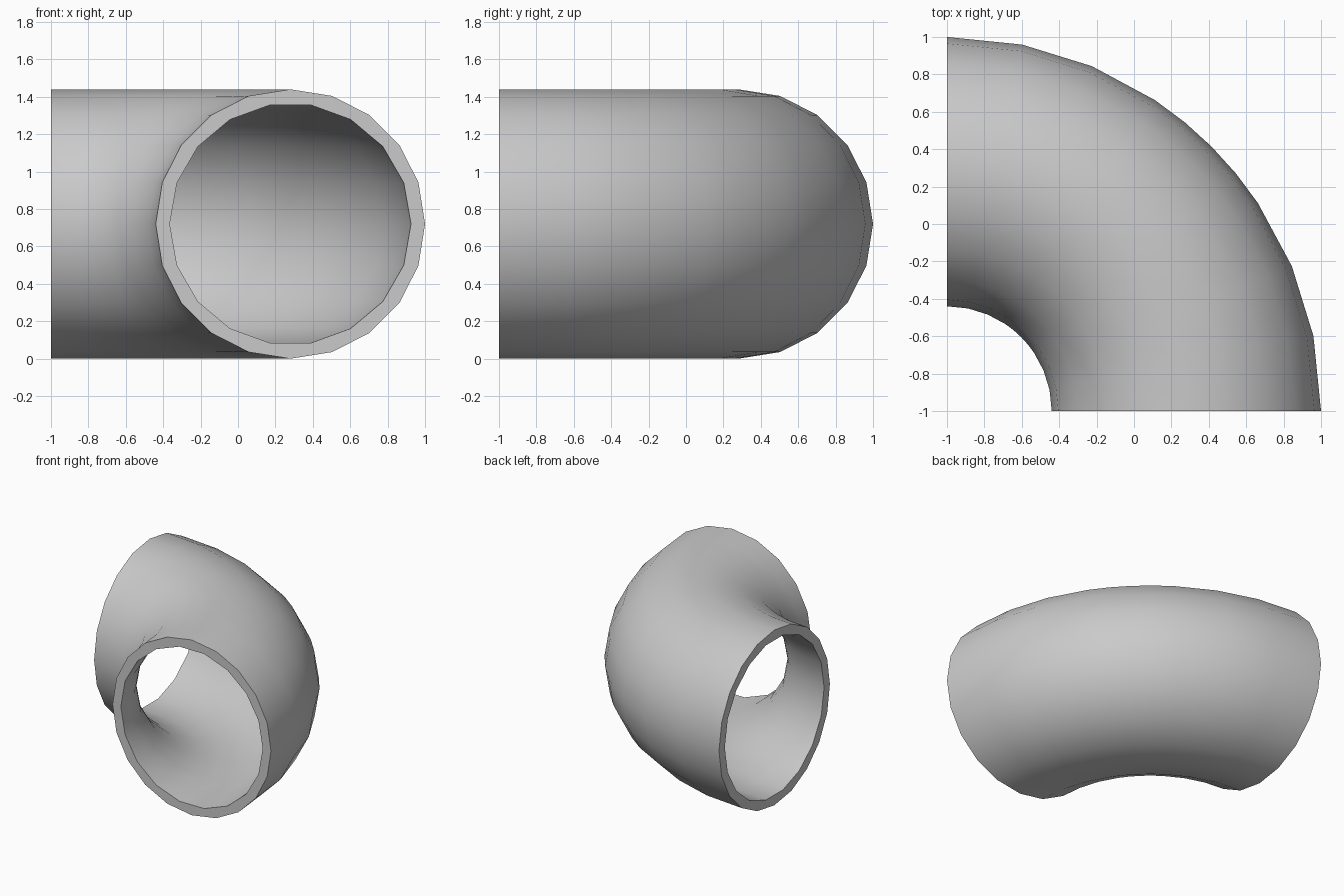
import bpy, bmesh
from math import sin, cos, radians, tau

cube = bpy.data.objects.get("Cube")
if cube:
    bpy.data.objects.remove(cube)

BEND = 1.28          # bend radius of the pipe centre line
OUTER, INNER = 0.72, 0.645
STATIONS = [0, 11.6, 22.8, 33.75, 39.4, 45, 50.6, 56.25, 67.2, 78.4, 90]

metal = bpy.data.materials.new("plain grey")
metal.use_nodes = True
grey = (0.59, 0.59, 0.59, 1)
metal.diffuse_color = grey
metal.node_tree.nodes["Principled BSDF"].inputs["Base Color"].default_value = grey


def ring(bm, radius, sides, angle):
    """One cross-section of the pipe, swept by angle about the bend corner."""
    a = radians(angle)
    verts = []
    for i in range(sides):
        t = tau * i / sides
        r = BEND + radius * cos(t)
        verts.append(bm.verts.new((r * cos(a) - 1, r * sin(a) - 1, OUTER + radius * sin(t))))
    return verts


def wall(bm, radius, sides):
    """Curved tube wall; returns its two end rings."""
    rings = [ring(bm, radius, sides, a) for a in STATIONS]
    for p, q in zip(rings, rings[1:]):
        for i in range(sides):
            j = (i + 1) % sides
            bm.faces.new((p[i], p[j], q[j], q[i]))
    return rings[0], rings[-1]


def rim(bm, outer, inner):
    """Flat annulus of triangles between two rings with different side counts."""
    n, m = len(outer), len(inner)
    i = j = 0
    while i < n or j < m:
        a, b = outer[i % n], inner[j % m]
        if (i + 1) * m <= (j + 1) * n:
            i += 1
            bm.faces.new((a, outer[i % n], b))
        else:
            j += 1
            bm.faces.new((a, inner[j % m], b))


# Elbow pipe: outer wall, inner wall and flat rims
bm = bmesh.new()
outer_ends = wall(bm, OUTER, 20)
inner_ends = wall(bm, INNER, 18)
for outer, inner in zip(outer_ends, inner_ends):
    rim(bm, outer, inner)
bmesh.ops.recalc_face_normals(bm, faces=bm.faces)

mesh = bpy.data.meshes.new("elbow_pipe")
bm.to_mesh(mesh)
bm.free()
mesh.materials.append(metal)
pipe = bpy.data.objects.new("elbow_pipe", mesh)
bpy.context.collection.objects.link(pipe)

# Smooth walls, crisp rims
bpy.ops.object.select_all(action="DESELECT")
pipe.select_set(True)
bpy.context.view_layer.objects.active = pipe
bpy.ops.object.shade_smooth_by_angle(angle=radians(40))
